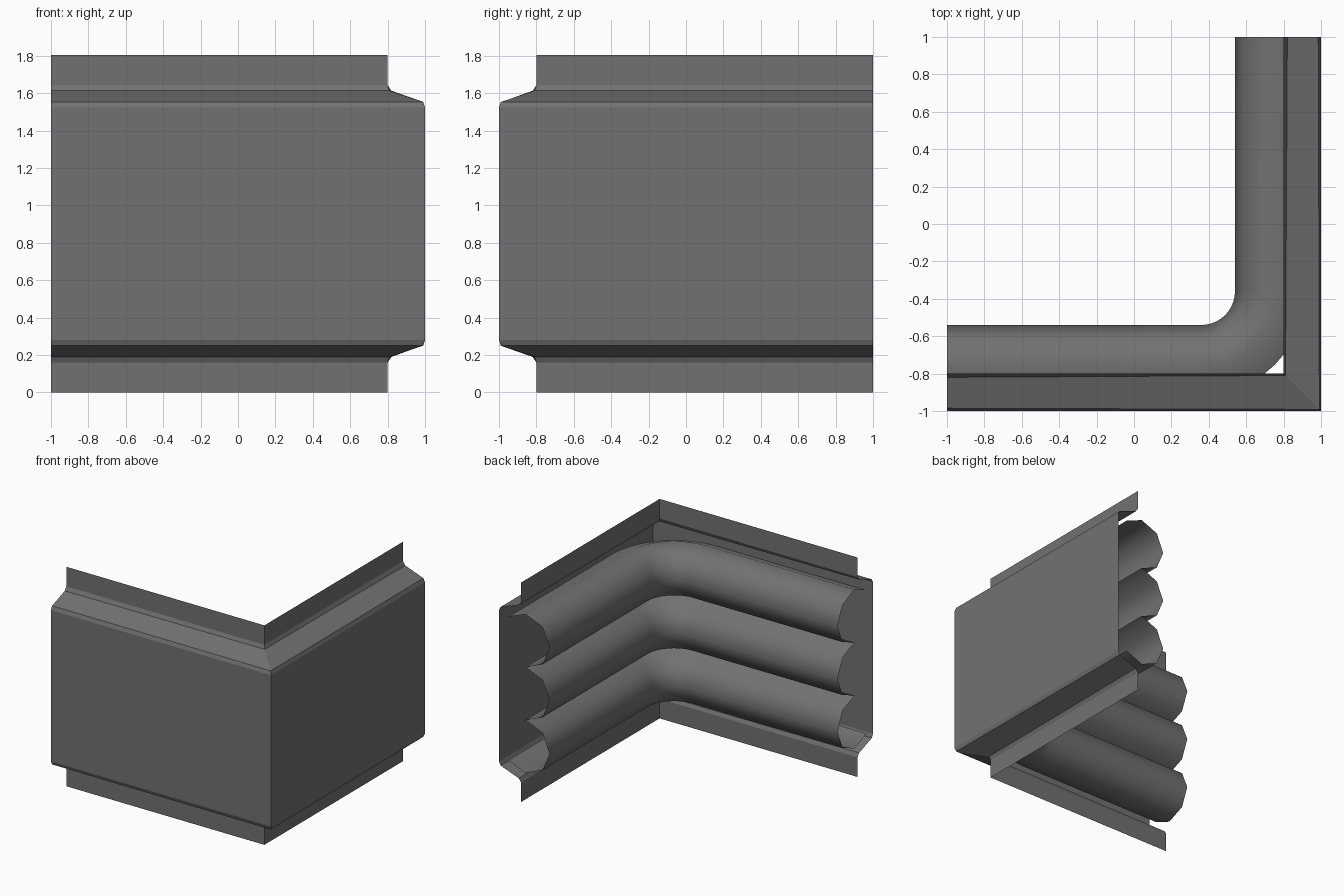
import bpy, bmesh
from math import sin, cos, pi, radians

if "Cube" in bpy.data.objects:
    bpy.data.objects.remove(bpy.data.objects["Cube"])

# Dark grey metal
metal = bpy.data.materials.new("dark_metal")
metal.diffuse_color = (0.167, 0.167, 0.167, 1)
metal.use_nodes = True
metal.node_tree.nodes["Principled BSDF"].inputs["Base Color"].default_value = metal.diffuse_color


def sweep_sheet(name, profile, path, angle):
    """Skin an open (offset, z) profile along stations given by path(offset)."""
    bm = bmesh.new()
    rows = [[bm.verts.new((x, y, z)) for x, y in path(d)] for d, z in profile]
    for a, b in zip(rows, rows[1:]):
        for i in range(len(a) - 1):
            bm.faces.new((a[i], a[i + 1], b[i + 1], b[i]))
    bm.normal_update()
    mesh = bpy.data.meshes.new(name)
    bm.to_mesh(mesh)
    bm.free()
    mesh.materials.append(metal)
    obj = bpy.data.objects.new(name, mesh)
    bpy.context.collection.objects.link(obj)
    bpy.context.view_layer.objects.active = obj
    obj.select_set(True)
    bpy.ops.object.shade_smooth_by_angle(angle=radians(angle))
    obj.select_set(False)
    return obj


# Mitred corner; the bevel lines tighten slightly at the corner
CORNER = {0.82: 0.81, 0.985: 0.991}


def mitred(d):
    c = CORNER.get(d, d)
    return [(-1, -d), (c, -c), (d, 1)]


BEND_CENTRE, BEND_STEPS = 0.36, 10


def rounded(d):
    r = d - BEND_CENTRE
    arc = [(BEND_CENTRE + r * sin(t), -BEND_CENTRE - r * cos(t))
           for t in (pi / 2 * i / BEND_STEPS for i in range(BEND_STEPS + 1))]
    return [(-1, -d)] + arc + [(d, 1)]


# Outer wall panel: stepped sheet
lower = [(0.80, 0), (0.80, 0.16), (0.82, 0.19), (0.985, 0.25), (1.0, 0.28)]
upper = [(d, 1.803 - z) for d, z in reversed(lower)]
sweep_sheet("wall_panel", lower + upper, mitred, 20)

# Three-lobed pipe bank behind the panel: one sheet, lobes meeting at cusps,
# with only the outermost lobes curling back towards the wall
R, OFFSET, PITCH, Z0 = 0.22, 0.76, 0.435, 0.467
bank = []
for n in range(3):
    first = 1 if n == 0 else 2
    last = 7 if n == 2 else 5
    bank += [(OFFSET + R * cos(k * pi / 4),
              Z0 + n * PITCH - R * PITCH / 0.44 * sin(k * pi / 4))
             for k in range(first, last + 1)]
    if n < 2:
        bank.append((OFFSET, Z0 + (n + 0.5) * PITCH))
# drop the duplicated cusp points
bank = [p for i, p in enumerate(bank)
        if i == 0 or abs(p[0] - bank[i - 1][0]) + abs(p[1] - bank[i - 1][1]) > 1e-3]
sweep_sheet("pipe_bank", bank, rounded, 60)
